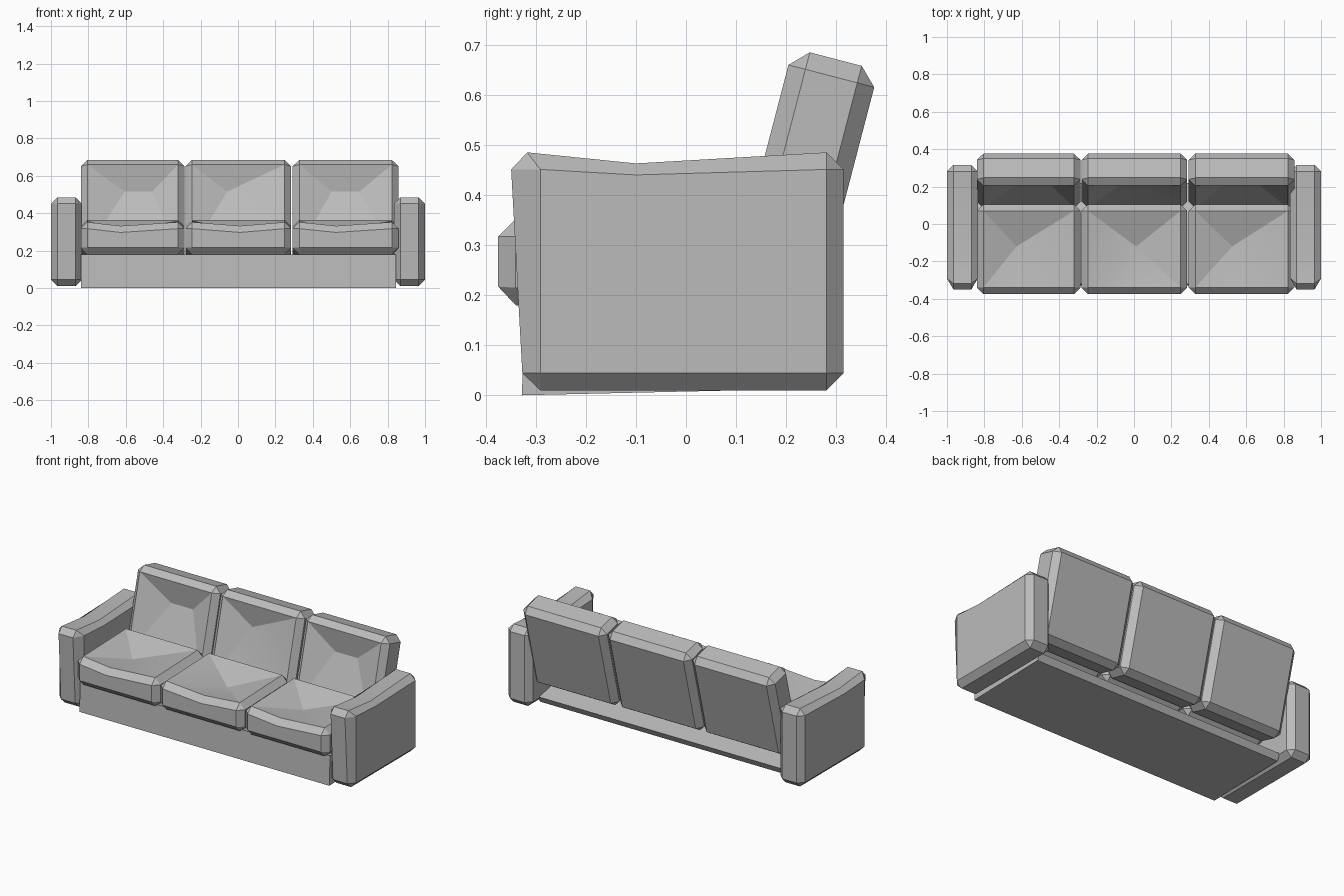
import bpy, bmesh, math
from mathutils import Vector, Matrix

default = bpy.data.objects.get("Cube")
if default:
    bpy.data.objects.remove(default, do_unlink=True)

GREY = (0.5, 0.5, 0.5, 1.0)
fabric = bpy.data.materials.new("grey_fabric")
fabric.use_nodes = True
fabric.diffuse_color = GREY
fabric.node_tree.nodes["Principled BSDF"].inputs["Base Color"].default_value = GREY


def finish(bm, name, matrix=None):
    """Turn a bmesh into a shaded object with the fabric material."""
    if matrix:
        bm.transform(matrix)
    bmesh.ops.recalc_face_normals(bm, faces=bm.faces[:])
    mesh = bpy.data.meshes.new(name)
    bm.to_mesh(mesh)
    bm.free()
    mesh.materials.append(fabric)
    obj = bpy.data.objects.new(name, mesh)
    bpy.context.collection.objects.link(obj)
    bpy.ops.object.select_all(action='DESELECT')
    obj.select_set(True)
    bpy.context.view_layer.objects.active = obj
    bpy.ops.object.shade_smooth_by_angle(angle=math.radians(14))
    return obj


def chamfered_box(size, chamfer):
    bm = bmesh.new()
    bmesh.ops.create_cube(bm, size=1.0, matrix=Matrix.Diagonal((*size, 1)))
    bmesh.ops.bevel(bm, geom=bm.edges[:], offset=chamfer, segments=1,
                    profile=0.5, affect='EDGES')
    return bm


def dent(bm, direction, offset, spread):
    """Sink the face pointing in a direction towards a small hollow."""
    bm.normal_update()
    face = max(bm.faces, key=lambda f: f.normal.dot(direction) * f.calc_area())
    centre = face.calc_center_median()
    bmesh.ops.inset_individual(bm, faces=[face], thickness=0.02)
    for v in face.verts:
        rel = v.co - centre
        v.co = centre + Vector(a * s for a, s in zip(rel, spread)) + Vector(offset)
    bmesh.ops.remove_doubles(bm, verts=bm.verts[:], dist=0.002)


def cut(bm, point, normal):
    bmesh.ops.bisect_plane(bm, geom=bm.verts[:] + bm.edges[:] + bm.faces[:],
                           plane_co=point, plane_no=normal, dist=1e-4)


# Base: wedge profile (y, z) running between the arms
profile = [(-0.328, 0.0), (0.2, 0.012), (0.22, 0.05), (-0.32, 0.18)]
bm = bmesh.new()
ends = [[bm.verts.new((x, y, z)) for y, z in profile] for x in (-0.84, 0.845)]
for end in ends:
    bm.faces.new(end)
for i in range(4):
    j = (i + 1) % 4
    bm.faces.new((ends[0][i], ends[0][j], ends[1][j], ends[1][i]))
finish(bm, "base")

# Arms: chamfered boxes with a sagging top and a slightly leaning front
for name, side in (("left_arm", 1), ("right_arm", -1)):
    bm = chamfered_box((0.165, 0.64, 0.475), 0.034)
    cut(bm, (0, -0.095, 0), (0, 1, 0))
    for v in bm.verts:
        if abs(v.co.y + 0.095) < 0.002 and v.co.z > 0.15:
            v.co.z -= 0.022 if v.co.z > 0.22 else 0.011
        if v.co.y < -0.31 or (v.co.y < -0.2 and v.co.z > 0.23):
            v.co.y -= 0.026 * (v.co.z + 0.2375) / 0.475
    finish(bm, name, Matrix.Translation((side * 0.9175, -0.005, 0.2475)))

# Cushions: (label, centre x, width, seat hollow x, back hollow x, back hollow width)
cushions = [
    ("right", -0.563, 0.555, -0.065, 0.03, 0.32),
    ("middle", 0.002, 0.565, 0.01, -0.06, 0.0),
    ("left", 0.575, 0.565, -0.05, 0.0, 0.32),
]
for label, x, width, seat_dx, back_dx, back_w in cushions:
    # Seat cushion: hollow top, sagging front edge, raised back edge
    bm = chamfered_box((width, 0.48, 0.17), 0.035)
    dent(bm, Vector((0, 0, 1)), (seat_dx, 0.015, -0.055), (0, 0, 0))
    cut(bm, (seat_dx, 0, 0), (1, 0, 0))
    for v in bm.verts:
        if abs(v.co.x - seat_dx) < 0.002 and v.co.y < -0.15 and v.co.z > 0:
            v.co.z -= 0.02
        if v.co.y > 0.15 and v.co.z > 0:
            v.co.z += 0.012
        if v.co.z < 0:
            v.co.z -= 0.03 * (v.co.y + 0.24) / 0.48
    finish(bm, "seat_cushion_" + label, Matrix.Translation((x, -0.135, 0.267)))

    # Back cushion: leaning backwards with a hollow front
    bm = chamfered_box((width, 0.177, 0.54), 0.035)
    dent(bm, Vector((0, -1, 0)), (back_dx, 0.055, 0.1), (back_w, 0, 0))
    finish(bm, "back_cushion_" + label,
           Matrix.Translation((x, 0.231, 0.41)) @ Matrix.Rotation(math.radians(-14.6), 4, 'X'))
